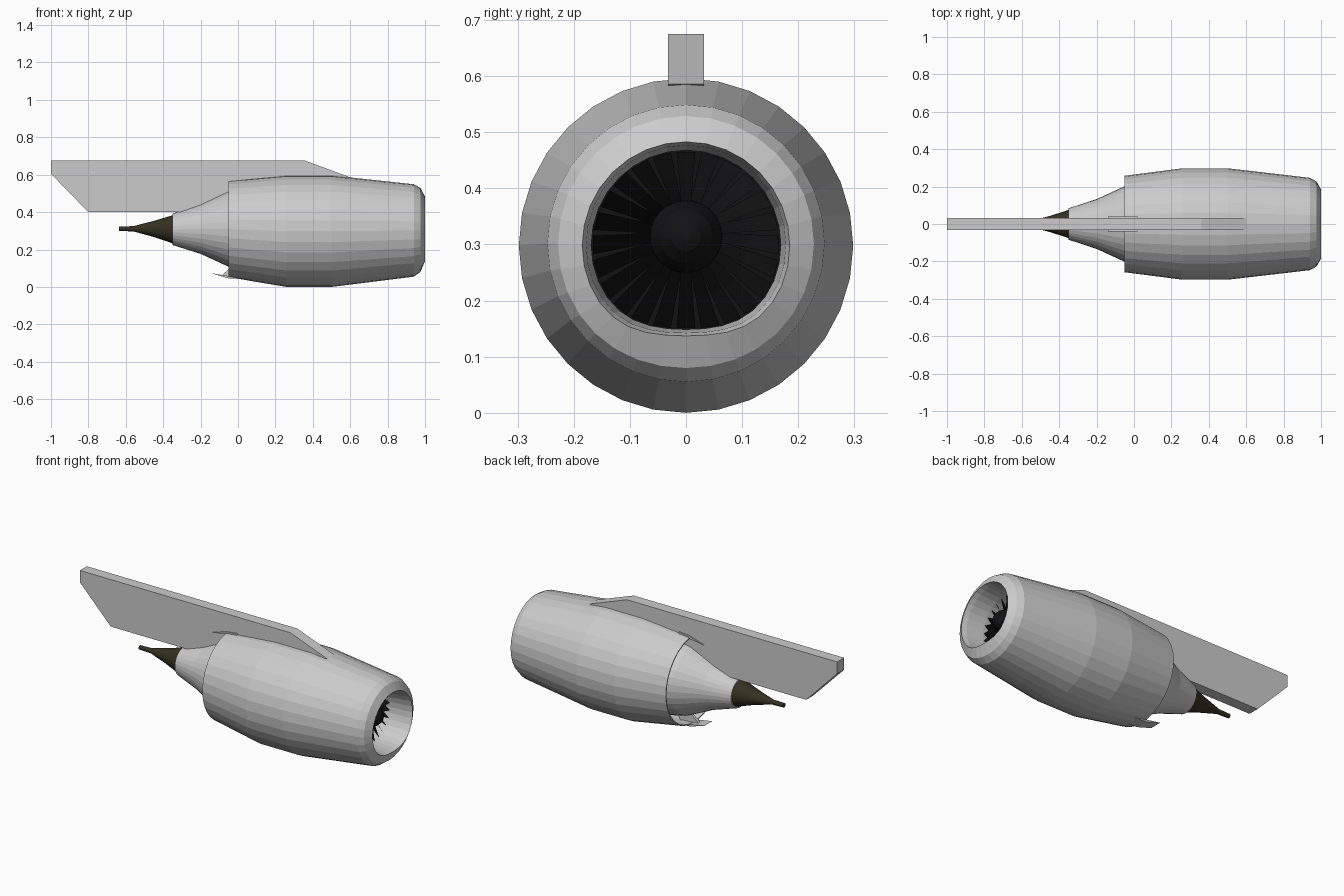
import bpy, bmesh, math

if "Cube" in bpy.data.objects:
    bpy.data.objects.remove(bpy.data.objects["Cube"])

SIDES = 32


def material(name, rgb):
    m = bpy.data.materials.new(name)
    m.diffuse_color = (*rgb, 1)
    m.use_nodes = True
    m.node_tree.nodes["Principled BSDF"].inputs["Base Color"].default_value = m.diffuse_color
    return m


BLACK = material("fan_black", (0.006, 0.006, 0.007))
BROWN = material("burnt_metal", (0.035, 0.03, 0.015))


def ring_point(x, r, zc, a, flat=0.0):
    # Point on a ring about the x axis; flat squashes the lowest part
    s = math.sin(a)
    k = 1 - flat * max(0.0, -s) ** 4
    return (x, r * math.cos(a), zc + r * s * k)


def finish(name, bm, mat=None, recalc=True):
    if recalc:
        bmesh.ops.recalc_face_normals(bm, faces=bm.faces)
    me = bpy.data.meshes.new(name)
    bm.to_mesh(me)
    bm.free()
    ob = bpy.data.objects.new(name, me)
    bpy.context.collection.objects.link(ob)
    if mat:
        me.materials.append(mat)
    return ob


def lathe(name, profile, mat=None, sides=SIDES, closed=False, caps=(False, False)):
    # Profile rows: x, radius, centre height, optional bottom flattening
    bm = bmesh.new()
    rings = [[bm.verts.new(ring_point(p[0], p[1], p[2], 2 * math.pi * i / sides,
                                      p[3] if len(p) > 3 else 0))
              for i in range(sides)] for p in profile]
    pairs = list(zip(rings, rings[1:]))
    if closed:
        pairs.append((rings[-1], rings[0]))
    for a, b in pairs:
        for i in range(sides):
            j = (i + 1) % sides
            bm.faces.new((a[i], a[j], b[j], b[i]))
    for use, ring in zip(caps, (rings[0], rings[-1])):
        if use:
            bm.faces.new(ring)
    return finish(name, bm, mat)


def extrude_xz(name, outline, half_width):
    # Side outline given thickness across y
    bm = bmesh.new()
    f = bm.faces.new([bm.verts.new((x, -half_width, z)) for x, z in outline])
    ext = bmesh.ops.extrude_face_region(bm, geom=[f])
    for v in ext["geom"]:
        if isinstance(v, bmesh.types.BMVert):
            v.co.y = half_width
    return finish(name, bm)


# Nacelle cowl with the bypass duct behind it
lathe("nacelle_cowl", [
    (0.94, 0.247, 0.302), (0.50, 0.298, 0.298), (0.26, 0.298, 0.298),
    (-0.05, 0.258, 0.31), (-0.05, 0.252, 0.31), (0.12, 0.262, 0.306),
    (0.12, 0.19, 0.308)])

# Intake lip and inner intake wall, flattened at the bottom
lathe("intake_lip", [
    (0.94, 0.247, 0.302), (0.975, 0.228, 0.301, 0.03), (1.0, 0.185, 0.298, 0.13),
    (0.97, 0.178, 0.299, 0.12), (0.87, 0.169, 0.299, 0.11), (0.79, 0.169, 0.299, 0.11)])

# Core cowl and exhaust nozzle
lathe("core_cowl", [
    (0.12, 0.235, 0.308), (-0.05, 0.202, 0.31), (-0.20, 0.133, 0.31),
    (-0.35, 0.084, 0.308), (-0.35, 0.076, 0.308), (-0.30, 0.08, 0.308)])

# Exhaust plug
lathe("exhaust_plug", [
    (-0.30, 0.088, 0.308), (-0.35, 0.075, 0.308), (-0.45, 0.043, 0.31),
    (-0.56, 0.014, 0.311), (-0.635, 0.012, 0.311)], BROWN, caps=(True, True))

# Dark disc behind the fan and domed spinner
lathe("fan_backing", [(0.80, 0.169, 0.299, 0.11), (0.80, 0.02, 0.312)],
      BLACK, caps=(False, True))
lathe("spinner", [(0.80, 0.066, 0.314), (0.87, 0.064, 0.314), (0.905, 0.047, 0.314),
                  (0.925, 0.026, 0.314), (0.932, 0.008, 0.314)],
      BLACK, sides=24, caps=(True, True))

# Twisted fan blades
bm = bmesh.new()
N = 24
for n in range(N):
    a = 2 * math.pi * n / N
    rows = []
    for r, twist, zc in ((0.055, 0.16, 0.313), (0.11, 0.11, 0.306), (0.167, 0.10, 0.299)):
        rows.append([bm.verts.new(ring_point(x, r, zc, a + t, 0.11))
                     for x, t in ((0.865, -twist), (0.815, twist))])
    for p, q in zip(rows, rows[1:]):
        bm.faces.new((p[0], p[1], q[1], q[0]))
finish("fan_blades", bm, BLACK)

# Pylon that carries the engine
extrude_xz("pylon", [
    (-1.0, 0.675), (0.36, 0.675), (0.60, 0.586), (0.58, 0.575), (0.02, 0.55),
    (-0.08, 0.40), (-0.80, 0.40), (-1.0, 0.605)], 0.032)

# Thin fairing tabs on the rear rim, below and around the pylon
extrude_xz("lower_fairing_tab", [
    (-0.145, 0.074), (-0.05, 0.045), (0.02, 0.043), (0.02, 0.055), (-0.05, 0.058)], 0.036)
extrude_xz("lower_fairing_web", [
    (-0.09, 0.06), (0.03, 0.05), (0.06, 0.10), (-0.02, 0.12)], 0.008)
extrude_xz("upper_fairing_tab", [
    (-0.14, 0.545), (-0.05, 0.572), (0.02, 0.580), (0.02, 0.565), (-0.05, 0.558)], 0.039)
